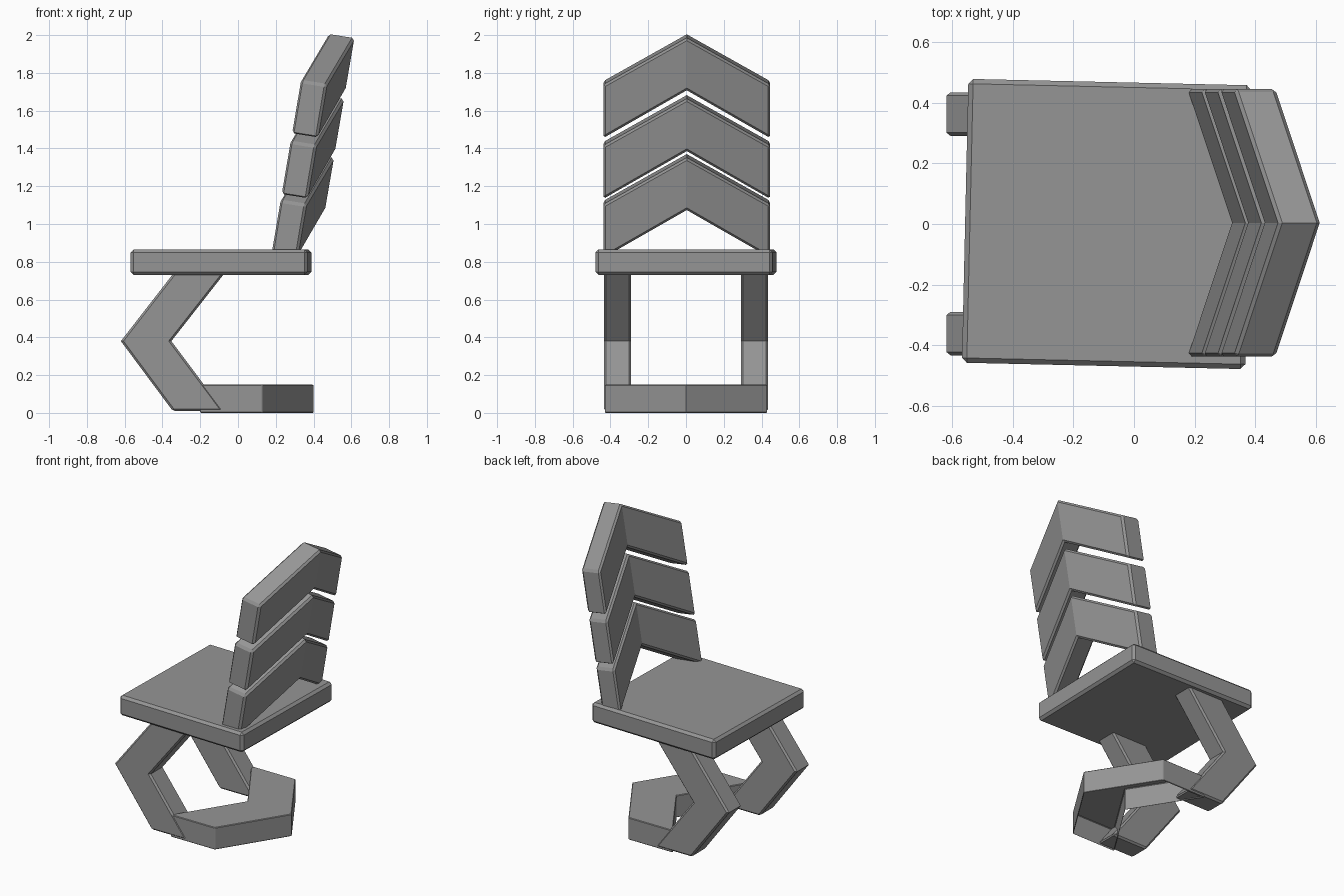
import bpy, bmesh
from math import radians
from mathutils import Vector

if "Cube" in bpy.data.objects:
    bpy.data.objects.remove(bpy.data.objects["Cube"])

grey = bpy.data.materials.new("dark_grey")
grey.diffuse_color = (0.3, 0.3, 0.3, 1)
grey.use_nodes = True
grey.node_tree.nodes["Principled BSDF"].inputs["Base Color"].default_value = grey.diffuse_color


def finish(name, bm):
    me = bpy.data.meshes.new(name)
    bm.to_mesh(me)
    bm.free()
    me.materials.append(grey)
    ob = bpy.data.objects.new(name, me)
    bpy.context.collection.objects.link(ob)
    return ob


def chevron(name, outer, inner, depth, bevel, open_bottom=False):
    """Bent slab: outer and inner are 3-point lines, swept along depth.
    Edges are chamfered except the creases at the bend."""
    bm = bmesh.new()
    d = Vector(depth)
    rows = [[bm.verts.new(Vector(p) + k) for p in line]
            for line, k in ((outer, d * 0), (inner, d * 0), (inner, d), (outer, d))]
    for r in range(4):
        a, b = rows[r], rows[(r + 1) % 4]
        for i in range(2):
            bm.faces.new((a[i], a[i + 1], b[i + 1], b[i]))
    for i in (0, 2):
        bm.faces.new([row[i] for row in rows])
    bend = {row[1] for row in rows}
    edges = [e for e in bm.edges if not set(e.verts) <= bend]
    bmesh.ops.recalc_face_normals(bm, faces=bm.faces)
    bmesh.ops.bevel(bm, geom=edges, offset=bevel, segments=1,
                    affect='EDGES', profile=0.5)
    if open_bottom:
        under = [f for f in bm.faces if f.calc_center_median().z < 0.001]
        bmesh.ops.delete(bm, geom=under, context='FACES')
    return finish(name, bm)


# Seat: chamfered slab, turned very slightly
bm = bmesh.new()
bmesh.ops.create_cube(bm, size=1)
bmesh.ops.scale(bm, vec=(0.936, 0.938, 0.135), verts=bm.verts)
bmesh.ops.bevel(bm, geom=bm.edges[:], offset=0.016, segments=1,
                affect='EDGES', profile=0.5)
seat = finish("seat", bm)
seat.location = (-0.09, 0, 0.798)
seat.rotation_euler.z = radians(-1.3)

# Back slats: folded chevrons leaning backwards
W, Y0 = 0.442, 0.004
for label, dx, dz in (("upper", 0, 0), ("middle", -0.055, -0.322),
                      ("lower", -0.108, -0.634)):
    def line(x_end, z_end, x_mid, z_mid):
        return [(x_end + dx, Y0 - W, z_end + dz), (x_mid + dx, Y0, z_mid + dz),
                (x_end + dx, Y0 + W, z_end + dz)]
    chevron(label + "_back_slat", line(0.331, 1.758, 0.478, 2.006),
            line(0.283, 1.475, 0.430, 1.728), (0.138, 0, -0.022), 0.012)

# Front legs: bent forward at the knee
for label, y in (("right", -0.434), ("left", 0.291)):
    chevron(label + "_leg",
            [(-0.325, y, 0.76), (-0.62, y, 0.38), (-0.345, y, 0.01)],
            [(-0.055, y, 0.76), (-0.353, y, 0.38), (-0.076, y, 0.01)],
            (0, 0.144, 0), 0.011)

# Floor base: flat chevron pointing backwards, hollow underneath
chevron("floor_base",
        [(0.128, -0.43, 0), (0.4, 0, 0), (0.128, 0.43, 0)],
        [(-0.202, -0.43, 0), (0.07, 0, 0), (-0.202, 0.43, 0)],
        (0, 0, 0.149), 0.004, open_bottom=True)
